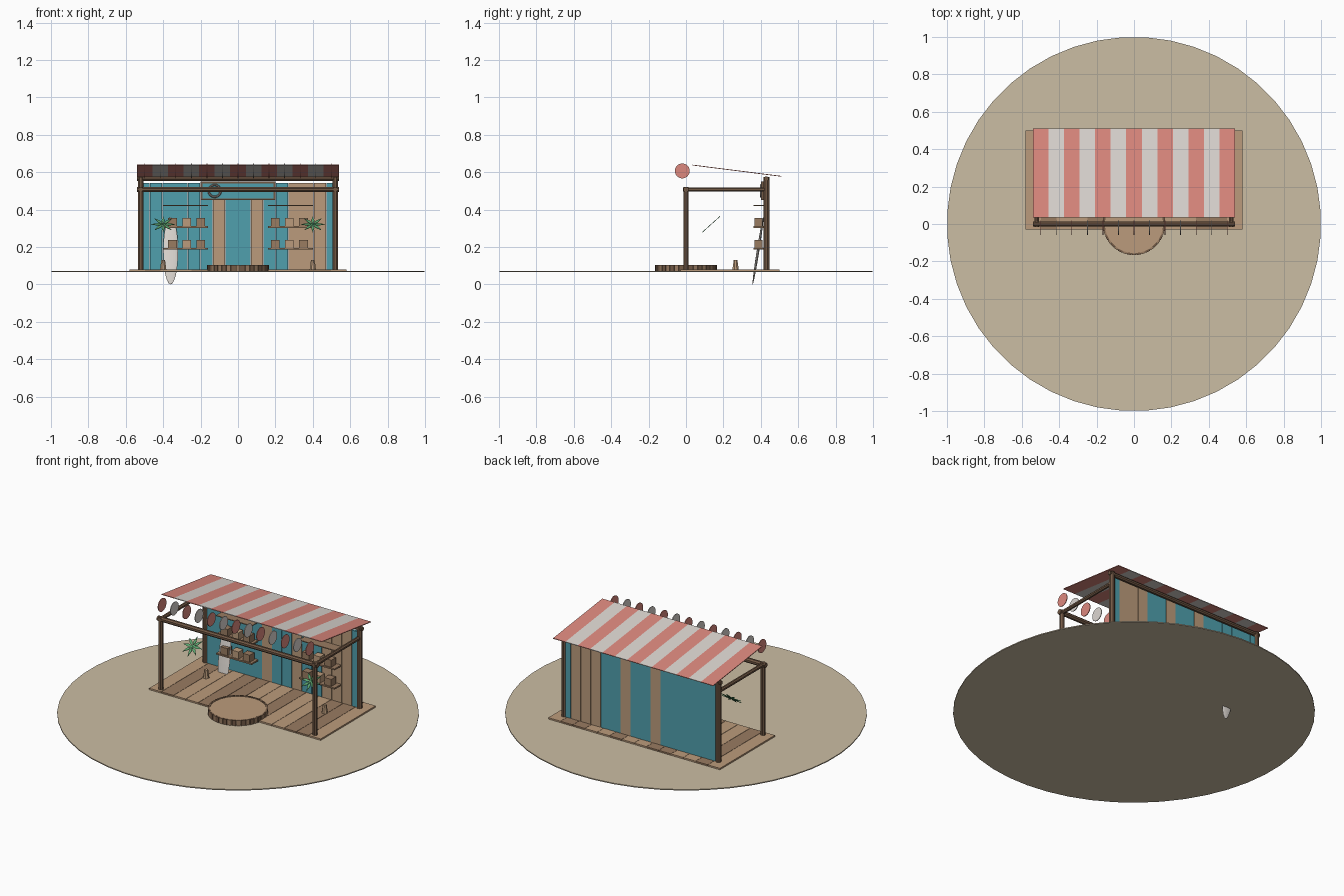
import bpy, bmesh, math
from mathutils import Vector, Matrix

if "Cube" in bpy.data.objects:
    bpy.data.objects.remove(bpy.data.objects["Cube"])

def mat(name, rgb):
    m = bpy.data.materials.new(name)
    m.diffuse_color = (*rgb, 1)
    m.use_nodes = True
    m.node_tree.nodes["Principled BSDF"].inputs["Base Color"].default_value = m.diffuse_color
    return m

SAND = mat("sand", (0.60, 0.51, 0.37))
TAN = mat("tan_wood", (0.50, 0.33, 0.20))
MID = mat("mid_wood", (0.32, 0.20, 0.12))
DARK = mat("dark_wood", (0.17, 0.10, 0.06))
TEAL = mat("teal_paint", (0.08, 0.35, 0.42))
RED = mat("coral_cloth", (0.72, 0.25, 0.21))
WHITE = mat("off_white", (0.72, 0.68, 0.64))
GREEN = mat("leaf_green", (0.10, 0.36, 0.15))
GREY = mat("stone_grey", (0.25, 0.23, 0.21))

def finish(name, bm, mats):
    bmesh.ops.recalc_face_normals(bm, faces=bm.faces)
    me = bpy.data.meshes.new(name)
    bm.to_mesh(me)
    bm.free()
    ob = bpy.data.objects.new(name, me)
    for m in (mats if isinstance(mats, list) else [mats]):
        me.materials.append(m)
    bpy.context.collection.objects.link(ob)
    return ob

def add_box(bm, lo, hi, mi=0, rot=None):
    c = (Vector(lo) + Vector(hi)) / 2
    s = Vector(hi) - Vector(lo)
    M = Matrix.Translation(c) @ (rot or Matrix()) @ Matrix.Diagonal((*s, 1))
    n = len(bm.faces)
    bmesh.ops.create_cube(bm, size=1, matrix=M)
    bm.faces.ensure_lookup_table()
    for f in bm.faces[n:]:
        f.material_index = mi

def box(name, lo, hi, m):
    bm = bmesh.new()
    add_box(bm, lo, hi)
    return finish(name, bm, m)

def rod(name, a, b, r1, m, r2=None, sides=8):
    a, b = Vector(a), Vector(b)
    d = b - a
    bm = bmesh.new()
    M = Matrix.Translation((a + b) / 2) @ d.to_track_quat('Z', 'Y').to_matrix().to_4x4() \
        @ Matrix.Rotation(math.pi / sides, 4, 'Z')
    bmesh.ops.create_cone(bm, cap_ends=True, segments=sides, radius1=r1,
                          radius2=r1 if r2 is None else r2, depth=d.length, matrix=M)
    return finish(name, bm, m)

# Ground disc and plank floor
rod("sand_ground", (0, 0, 0.066), (0, 0, 0.072), 1.0, SAND, sides=48)
bm = bmesh.new()
n, w = 14, 1.16 / 14
for i in range(n):
    x = -0.58 + i * w
    add_box(bm, (x + 0.001, -0.03, 0.071), (x + w - 0.001, 0.50, 0.081), (0, 1, 0, 0, 2, 1, 0)[i % 7])
finish("floor_planks", bm, [TAN, MID, MID])

# Round step with staves on its rim
rod("step_top", (0, 0, 0.073), (0, 0, 0.102), 0.158, TAN, sides=40)
bm = bmesh.new()
for i in range(40):
    R = Matrix.Rotation(i * math.tau / 40, 4, 'Z')
    k = len(bm.verts)
    add_box(bm, (0.155, -0.0115, 0.072), (0.166, 0.0115, 0.105), i % 2)
    bm.verts.ensure_lookup_table()
    bmesh.ops.transform(bm, matrix=R, verts=bm.verts[k:])
finish("step_rim_staves", bm, [MID, DARK])

# Back wall of vertical planks, tan at chosen places
bm = bmesh.new()
p = 0.0674
for k in range(-8, 8):
    x0, x1 = max(k * p, -0.53) + 0.001, min((k + 1) * p, 0.53) - 0.001
    add_box(bm, (x0, 0.423, 0.08), (x1, 0.438, 0.543), 1 if k in (-2, 1, 4, 5, 6) else 0)
finish("back_wall_planks", bm, [TEAL, TAN])

# Post and beam frame
for s, side in ((-1, "left"), (1, "right")):
    x = 0.52 * s
    rod(side + "_front_post", (x, 0, 0.08), (x, 0, 0.52), 0.015, DARK)
    rod(side + "_back_post", (x, 0.43, 0.08), (x, 0.43, 0.575), 0.0165, DARK)
    rod(side + "_side_beam", (x, -0.015, 0.508), (x, 0.43, 0.508), 0.012, DARK)
rod("front_beam", (-0.54, 0, 0.508), (0.54, 0, 0.508), 0.015, DARK)
rod("back_beam", (-0.54, 0.43, 0.565), (0.54, 0.43, 0.565), 0.013, DARK)

# Striped sloping awning
bm = bmesh.new()
sw = 1.08 / 13
tilt = Matrix.Rotation(math.atan2(-0.06, 0.475), 4, 'X')
L = math.hypot(0.475, 0.06)
for i in range(13):
    x = -0.54 + i * sw
    add_box(bm, (x, 0.2725 - L / 2, 0.606), (x + sw, 0.2725 + L / 2, 0.610), i % 2, tilt)
finish("striped_awning", bm, [RED, WHITE])

# Row of thin upright discs ahead of the awning
for i in range(13):
    x = -0.54 + (i + 0.5) * sw
    rod("awning_disc_%d" % i, (x - 0.002, -0.02, 0.607), (x + 0.002, -0.02, 0.607), 0.04,
        WHITE if i % 2 else RED, sides=20)

# Framed sign panel on the wall, with a ring ornament
box("sign_panel", (-0.195, 0.408, 0.458), (0.195, 0.418, 0.545), TEAL)
bm = bmesh.new()
for lo, hi in (((-0.20, 0.45), (0.20, 0.46)), ((-0.20, 0.54), (0.20, 0.55)),
               ((-0.20, 0.46), (-0.19, 0.54)), ((0.19, 0.46), (0.20, 0.54))):
    add_box(bm, (lo[0], 0.402, lo[1]), (hi[0], 0.423, hi[1]))
finish("sign_frame", bm, DARK)
bpy.ops.mesh.primitive_torus_add(major_radius=0.032, minor_radius=0.006, major_segments=16,
                                 minor_segments=6, location=(-0.125, 0.402, 0.50),
                                 rotation=(math.pi / 2, 0, 0))
ring = bpy.context.object
ring.name = "sign_ring"
ring.data.materials.append(GREY)

# Wall shelves with crates
for s, side in ((-1, "left"), (1, "right")):
    xa, xb = sorted((0.16 * s, 0.40 * s))
    for j, z in enumerate((0.19, 0.307, 0.422)):
        t = 0.005 if j == 2 else 0.009
        box("%s_shelf_%d" % (side, j), (xa, 0.36, z - t / 2), (xb, 0.424, z + t / 2), MID)
        if j == 2:
            continue
        for c in range(3):
            x = s * (0.20 + 0.075 * c)
            h = 0.043
            box("%s_crate_%d_%d" % (side, j, c), (x - 0.023, 0.366, z + t / 2),
                (x + 0.023, 0.41, z + t / 2 + h), TAN if c == 1 else MID)

# Star shaped leaf crowns and the short stumps
for s, side in ((-1, "left"), (1, "right")):
    rod(side + "_stump", (0.4 * s, 0.265, 0.08), (0.4 * s, 0.265, 0.13), 0.018, TAN, 0.011)
    bm = bmesh.new()
    for i in range(8):
        R = Matrix.Rotation(i * math.tau / 8, 4, 'Z')
        pts = [(0, 0), (0.028, -0.0085), (0.064, 0), (0.028, 0.0085)]
        f = bm.faces.new([bm.verts.new(R @ Vector((a, b, 0))) for a, b in pts])
        r = bmesh.ops.extrude_face_region(bm, geom=[f])
        bmesh.ops.translate(bm, vec=(0, 0, 0.003),
                            verts=[v for v in r["geom"] if isinstance(v, bmesh.types.BMVert)])
    bmesh.ops.transform(bm, verts=bm.verts, matrix=Matrix.Translation((0.4 * s, 0.135, 0.32))
                        @ Matrix.Rotation(math.radians(42), 4, 'X'))
    finish(side + "_leaf_crown", bm, GREEN)

# Board leaning on the shelves, its tip at z = 0
bm = bmesh.new()
bmesh.ops.create_uvsphere(bm, u_segments=20, v_segments=12, radius=1,
                          matrix=Matrix.Diagonal((0.04, 0.007, 0.182, 1)))
bmesh.ops.transform(bm, verts=bm.verts, matrix=Matrix.Translation((-0.36, 0.385, 0.18))
                    @ Matrix.Rotation(math.radians(-9), 4, 'X'))
board = finish("leaning_board", bm, WHITE)
zmin = min(v.co.z for v in board.data.vertices)
for v in board.data.vertices:
    v.co.z -= zmin
box("board_stringer", (-0.3615, 0.368, 0.10), (-0.3585, 0.371, 0.101), GREY)
